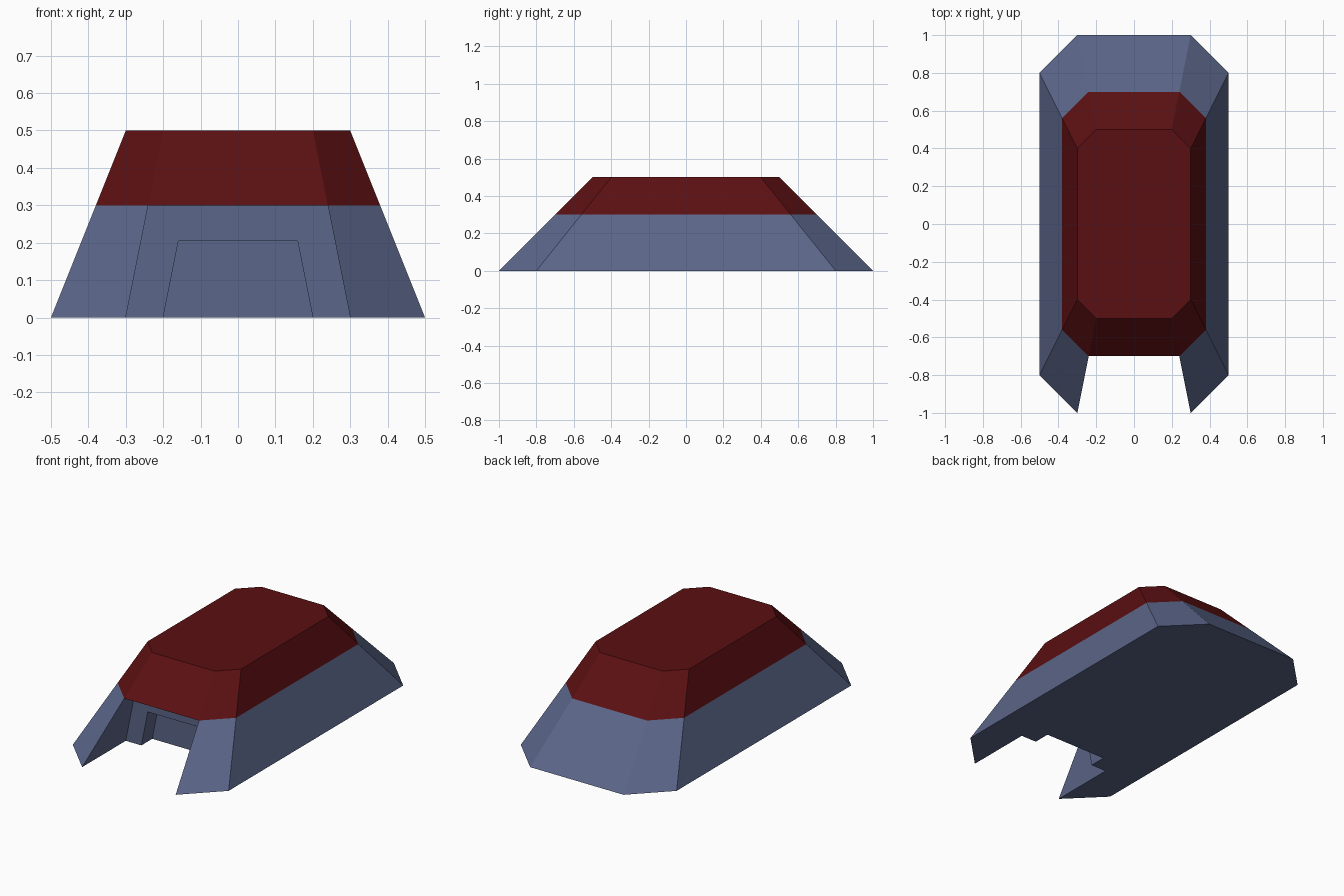
import bpy
import bmesh

cube = bpy.data.objects.get("Cube")
if cube:
    bpy.data.objects.remove(cube, do_unlink=True)


def make_material(name, colour):
    mat = bpy.data.materials.new(name)
    mat.use_nodes = True
    mat.diffuse_color = colour
    mat.node_tree.nodes["Principled BSDF"].inputs["Base Color"].default_value = colour
    return mat


def octagon(z):
    """Chamfered rectangle that tapers with height, starting at the front edge."""
    side, front = 0.5 - 0.4 * z, 1 - z
    corner_x, corner_y = 0.3 - 0.2 * z, 0.8 - 0.8 * z
    quarter = [(corner_x, -front), (side, -corner_y)]
    right = quarter + [(x, -y) for x, y in reversed(quarter)]
    return [(x, y, z) for x, y in right + [(-x, y) for x, y in reversed(right)]]


def opening(half_width, height, y):
    """Tapered doorway outline, from one foot over the top to the other."""
    top = half_width - 0.2 * height
    return [(-half_width, y, 0), (-top, y, height), (top, y, height), (half_width, y, 0)]


def bands(a, b, closed=True):
    """Quads joining two outlines with equal point counts."""
    n = len(a)
    return [[a[i], a[(i + 1) % n], b[(i + 1) % n], b[i]]
            for i in range(n if closed else n - 1)]


def make_part(name, faces, mat):
    bm = bmesh.new()
    for face in faces:
        bm.faces.new([bm.verts.new(p) for p in face])
    bmesh.ops.remove_doubles(bm, verts=bm.verts, dist=0.0005)
    bmesh.ops.recalc_face_normals(bm, faces=bm.faces)
    mesh = bpy.data.meshes.new(name)
    bm.to_mesh(mesh)
    bm.free()
    mesh.materials.append(mat)
    obj = bpy.data.objects.new(name, mesh)
    bpy.context.collection.objects.link(obj)


wall_blue = make_material("slate blue", (0.105, 0.132, 0.25, 1))
roof_red = make_material("dark red", (0.105, 0.005, 0.006, 1))

base, eaves, top = octagon(0), octagon(0.3), octagon(0.5)

# Walls: sloped sides with a porch cut into the front and a doorway behind it
porch_back = opening(0.3, 0.3, -0.6)
porch_front = [base[-1], eaves[-1], eaves[0], base[0]]
door_front = opening(0.2, 0.205, -0.6)
door_back = opening(0.2, 0.205, -0.5)

walls = bands(base, eaves, closed=False)
walls += bands(porch_front, porch_back, closed=False)
walls.append(porch_back + door_front[::-1])
walls += bands(door_front, door_back, closed=False)
walls.append(door_back)
# Floor follows the notched outline
walls.append(base + [porch_back[0], door_front[0], door_back[0],
                     door_back[-1], door_front[-1], porch_back[-1]])
make_part("walls", walls, wall_blue)

# Roof: sloped band and flat top
make_part("roof", bands(eaves, top) + [top], roof_red)
